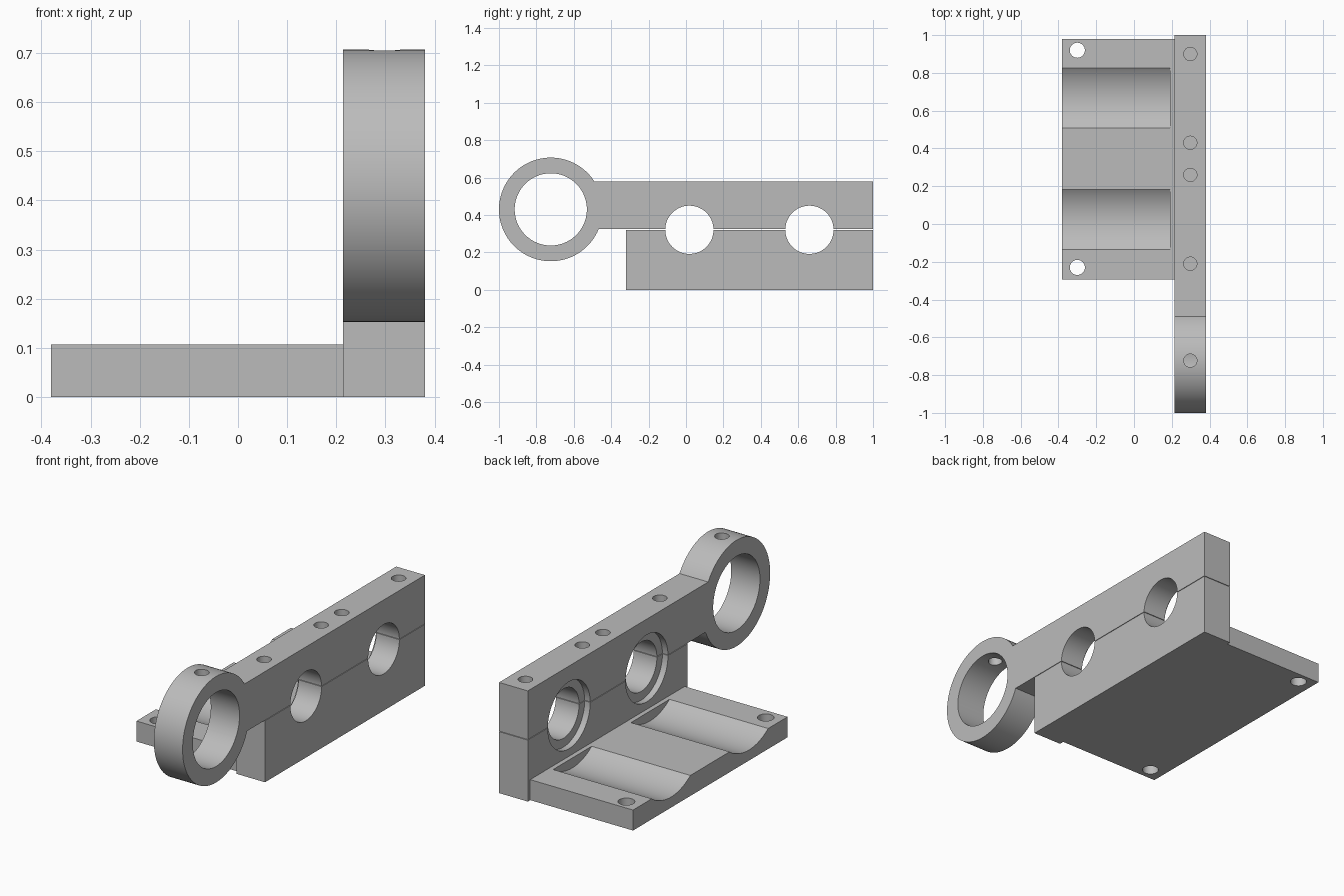
import bpy
import math

if "Cube" in bpy.data.objects:
    bpy.data.objects.remove(bpy.data.objects["Cube"], do_unlink=True)

grey = bpy.data.materials.new("plain grey")
grey.use_nodes = True
colour = (0.5, 0.5, 0.5, 1)
grey.diffuse_color = colour
grey.node_tree.nodes["Principled BSDF"].inputs["Base Color"].default_value = colour


def box(name, x, y, z):
    """Block from three (low, high) ranges."""
    bpy.ops.mesh.primitive_cube_add(size=1, location=[sum(r) / 2 for r in (x, y, z)])
    ob = bpy.context.object
    ob.name = name
    ob.scale = [r[1] - r[0] for r in (x, y, z)]
    bpy.ops.object.transform_apply(location=True, rotation=True, scale=True)
    return ob


def rod(axis, radius, a, b, span, sides=64):
    """Cylinder along x at (y, z) = (a, b), or along z at (x, y) = (a, b)."""
    mid, length = sum(span) / 2, span[1] - span[0]
    along_x = axis == "x"
    bpy.ops.mesh.primitive_cylinder_add(
        vertices=sides, radius=radius, depth=length,
        location=(mid, a, b) if along_x else (a, b, mid),
        rotation=(0, math.pi / 2 if along_x else 0, 0))
    bpy.ops.object.transform_apply(location=True, rotation=True, scale=True)
    return bpy.context.object


def combine(target, tool, operation="DIFFERENCE"):
    mod = target.modifiers.new("combine", "BOOLEAN")
    mod.operation, mod.solver, mod.object = operation, "EXACT", tool
    bpy.context.view_layer.objects.active = target
    bpy.ops.object.modifier_apply(modifier=mod.name)
    bpy.data.objects.remove(tool, do_unlink=True)


WALL = (0.214, 0.38)
THROUGH = (0.1, 0.5)
SEAM = 0.321
BORES = (0.018, 0.66)
RING_Y, RING_Z = -0.723, 0.43
SCREW_X = 0.298

# Lower half of the wall joined to the base plate
base = box("base_and_lower_wall", WALL, (-0.32, 1), (0, SEAM))
combine(base, box("plate", (-0.38, 0.25), (-0.295, 0.98), (0, 0.107)), "UNION")

# Upper half of the wall with its ring
arm = box("upper_wall_and_ring", WALL, (RING_Y, 1), (SEAM + 0.003, 0.578))
combine(arm, rod("x", 0.277, RING_Y, RING_Z, WALL, 96), "UNION")
combine(arm, rod("x", 0.193, RING_Y, RING_Z, THROUGH, 96))

# Shaft bores with shallow bearing seats on the plate side
for part in (base, arm):
    for y in BORES:
        combine(part, rod("x", 0.129, y, SEAM, THROUGH))
        combine(part, rod("x", 0.175, y, SEAM, (0.195, 0.246)))

# Round troughs across the plate
for y in BORES:
    combine(base, rod("x", 0.27, y + 0.006, 0.325, (-0.5, 0.19), 96))

# Screw holes down through the wall, and one through the top of the ring
for y in (0.9, 0.43, 0.26, -0.21):
    for part in (base, arm):
        combine(part, rod("z", 0.035, SCREW_X, y, (0.1, 0.8), 32))
combine(arm, rod("z", 0.035, SCREW_X, RING_Y, (RING_Z, 0.8), 32))

# Mounting holes at the plate corners
for y in (0.92, -0.23):
    combine(base, rod("z", 0.04, -0.3, y, (-0.1, 0.3), 32))

# Finish
for part in (base, arm):
    part.data.materials.clear()
    part.data.materials.append(grey)
    bpy.ops.object.select_all(action="DESELECT")
    part.select_set(True)
    bpy.context.view_layer.objects.active = part
    bpy.ops.object.shade_smooth_by_angle(angle=math.radians(30))
